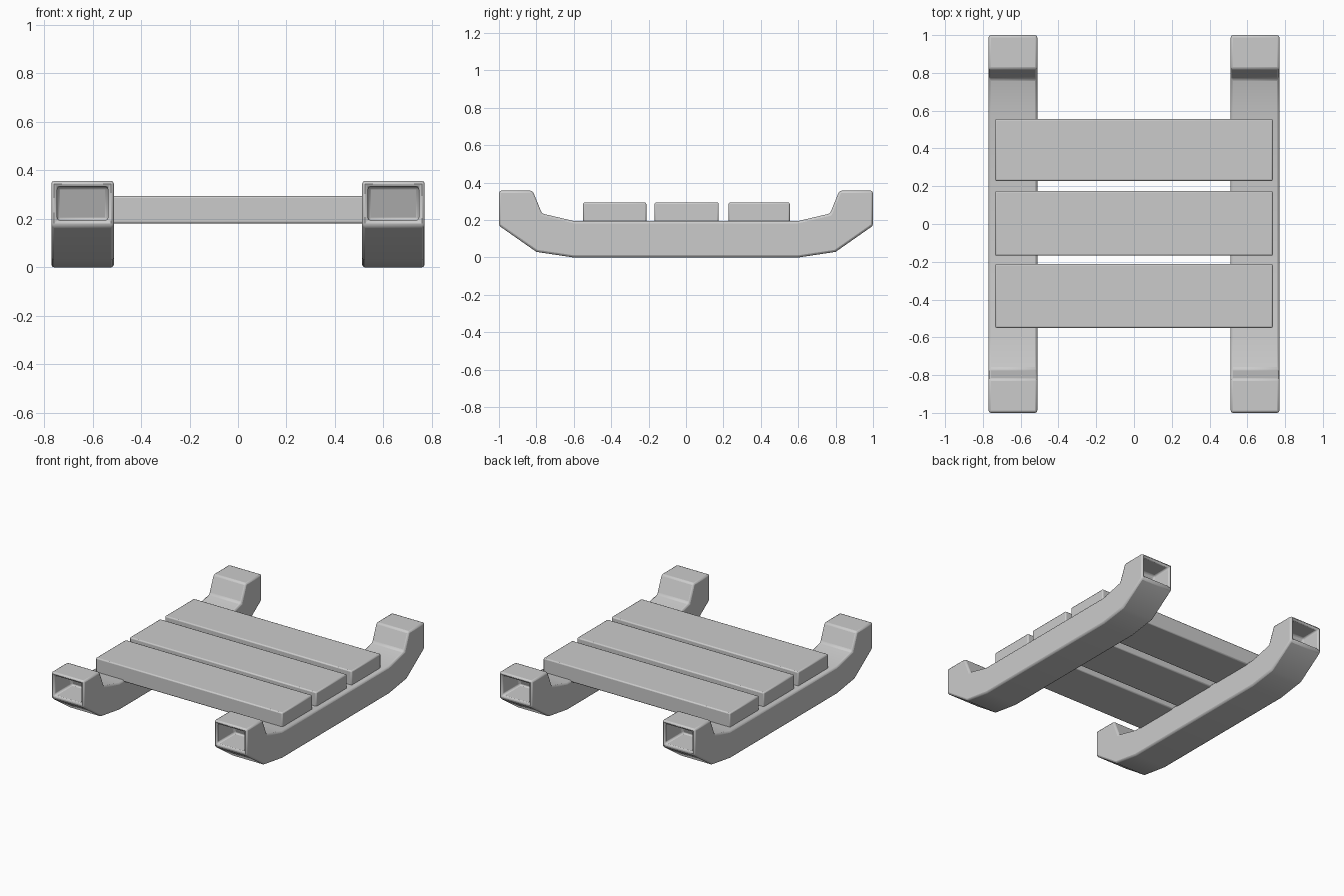
import bpy, bmesh
from mathutils import Vector

if "Cube" in bpy.data.objects:
    bpy.data.objects.remove(bpy.data.objects["Cube"])


def finish(name, bm, bevel, segments):
    bmesh.ops.recalc_face_normals(bm, faces=bm.faces)
    mesh = bpy.data.meshes.new(name)
    bm.to_mesh(mesh)
    bm.free()
    obj = bpy.data.objects.new(name, mesh)
    bpy.context.collection.objects.link(obj)
    mod = obj.modifiers.new("soft_edges", 'BEVEL')
    mod.width = bevel
    mod.segments = segments
    mod.limit_method = 'ANGLE'
    mod.angle_limit = 0.6
    bpy.ops.object.select_all(action='DESELECT')
    obj.select_set(True)
    bpy.context.view_layer.objects.active = obj
    bpy.ops.object.shade_smooth_by_angle(angle=0.5)
    return obj


# Runner side profile (y, z), rear half; mirrored to make the front half
HALF = [(0.60, 0.004), (0.80, 0.03), (1.0, 0.17), (1.0, 0.357),
        (0.82, 0.357), (0.77, 0.235), (0.60, 0.195)]
PROFILE = HALF + [(-y, z) for y, z in reversed(HALF)]
PROFILE = [(y, 0.0 if z < 0.01 else z) for y, z in PROFILE]


def runner(name, x0, x1):
    bm = bmesh.new()
    face = bm.faces.new([bm.verts.new((x0, y, z)) for y, z in PROFILE])
    ext = bmesh.ops.extrude_face_region(bm, geom=[face])
    moved = [v for v in ext["geom"] if isinstance(v, bmesh.types.BMVert)]
    bmesh.ops.translate(bm, verts=moved, vec=(x1 - x0, 0, 0))
    bmesh.ops.recalc_face_normals(bm, faces=bm.faces)
    # Hollow sockets in both upturned tips
    ends = [f for f in bm.faces if abs(f.calc_center_median().y) > 0.99]
    bmesh.ops.inset_individual(bm, faces=ends, thickness=0.034)
    pockets = bmesh.ops.extrude_discrete_faces(bm, faces=ends)["faces"]
    for f in pockets:
        side = 1 if f.calc_center_median().y > 0 else -1
        mid = f.calc_center_median().z
        for v in f.verts:
            v.co.y = side * (0.85 if v.co.z > mid else 0.80)
    return finish(name, bm, 0.014, 2)


def slat(name, y0, y1):
    bm = bmesh.new()
    bmesh.ops.create_cube(bm, size=1)
    bmesh.ops.scale(bm, verts=bm.verts, vec=(1.47, y1 - y0, 0.113))
    bmesh.ops.translate(bm, verts=bm.verts, vec=Vector((0, (y0 + y1) / 2, 0.2375)))
    return finish(name, bm, 0.008, 2)


runner("left_runner", -0.77, -0.512)
runner("right_runner", 0.512, 0.77)

# Deck slats lying across the runners
for label, y0, y1 in (("front", -0.55, -0.212), ("middle", -0.168, 0.175), ("back", 0.228, 0.555)):
    slat(label + "_slat", y0, y1)
